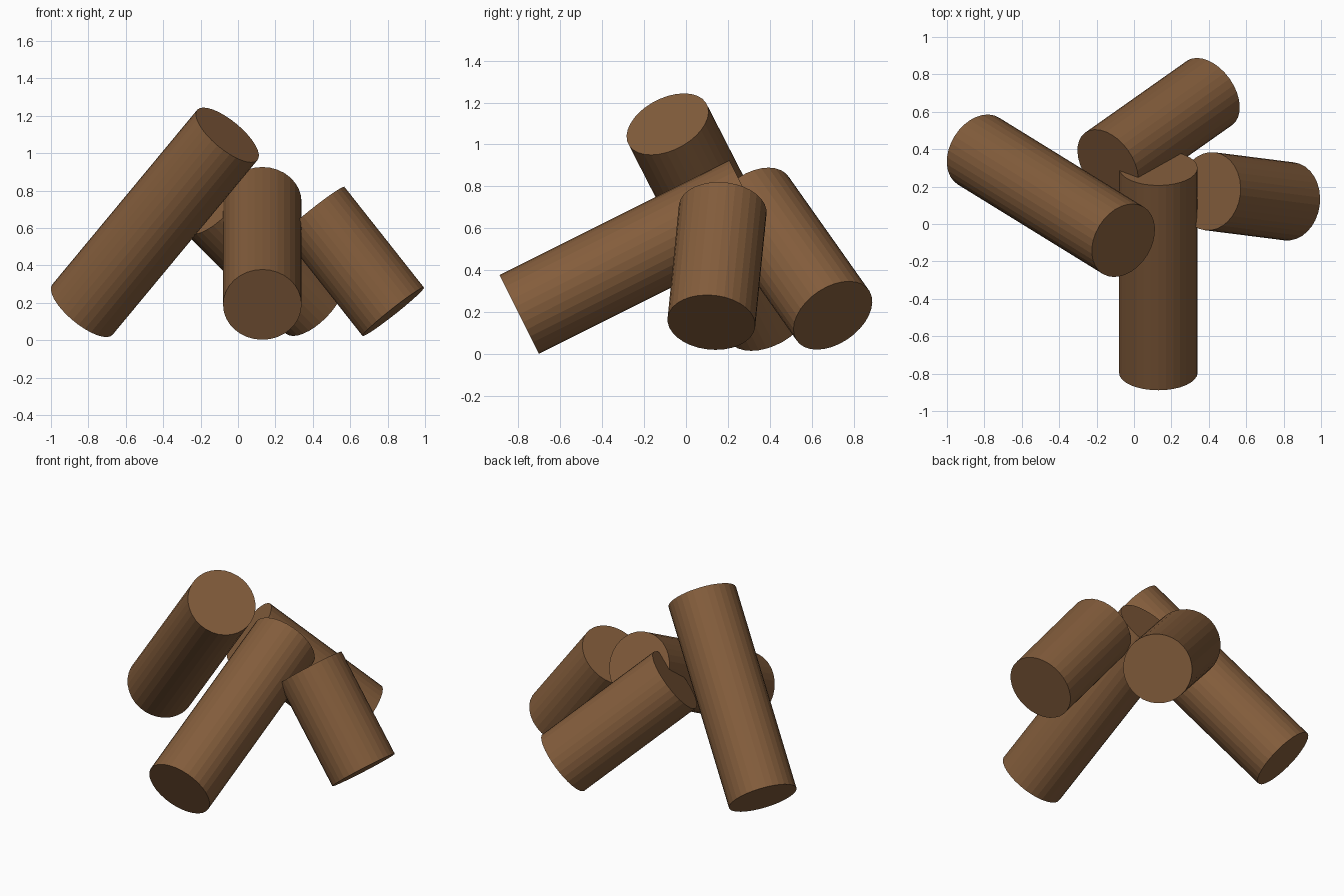
import bpy
from mathutils import Vector

if "Cube" in bpy.data.objects:
    bpy.data.objects.remove(bpy.data.objects["Cube"])

RADIUS = 0.21
SIDES = 32

bark = bpy.data.materials.new("bark_brown")
bark.diffuse_color = (0.23, 0.11, 0.045, 1)
bark.use_nodes = True
bark.node_tree.nodes["Principled BSDF"].inputs["Base Color"].default_value = bark.diffuse_color


def log(name, low, high):
    """Solid faceted log running between two end centres."""
    low, high = Vector(low), Vector(high)
    axis = high - low
    bpy.ops.mesh.primitive_cylinder_add(
        vertices=SIDES, radius=RADIUS, depth=axis.length,
        location=(low + high) / 2,
        rotation=axis.to_track_quat('Z', 'Y').to_euler())
    obj = bpy.context.object
    obj.name = name
    obj.data.materials.append(bark)
    return obj


# Four logs leaning together in a campfire stack
log("front_log", (0.13, -0.795, 0.19), (0.13, 0.30, 0.738))
log("left_log", (-0.832, 0.39, 0.163), (-0.057, -0.088, 1.097))
log("right_log", (0.83, 0.121, 0.152), (0.405, 0.175, 0.69))
log("back_log", (0.403, 0.70, 0.185), (-0.14, 0.317, 0.727))
